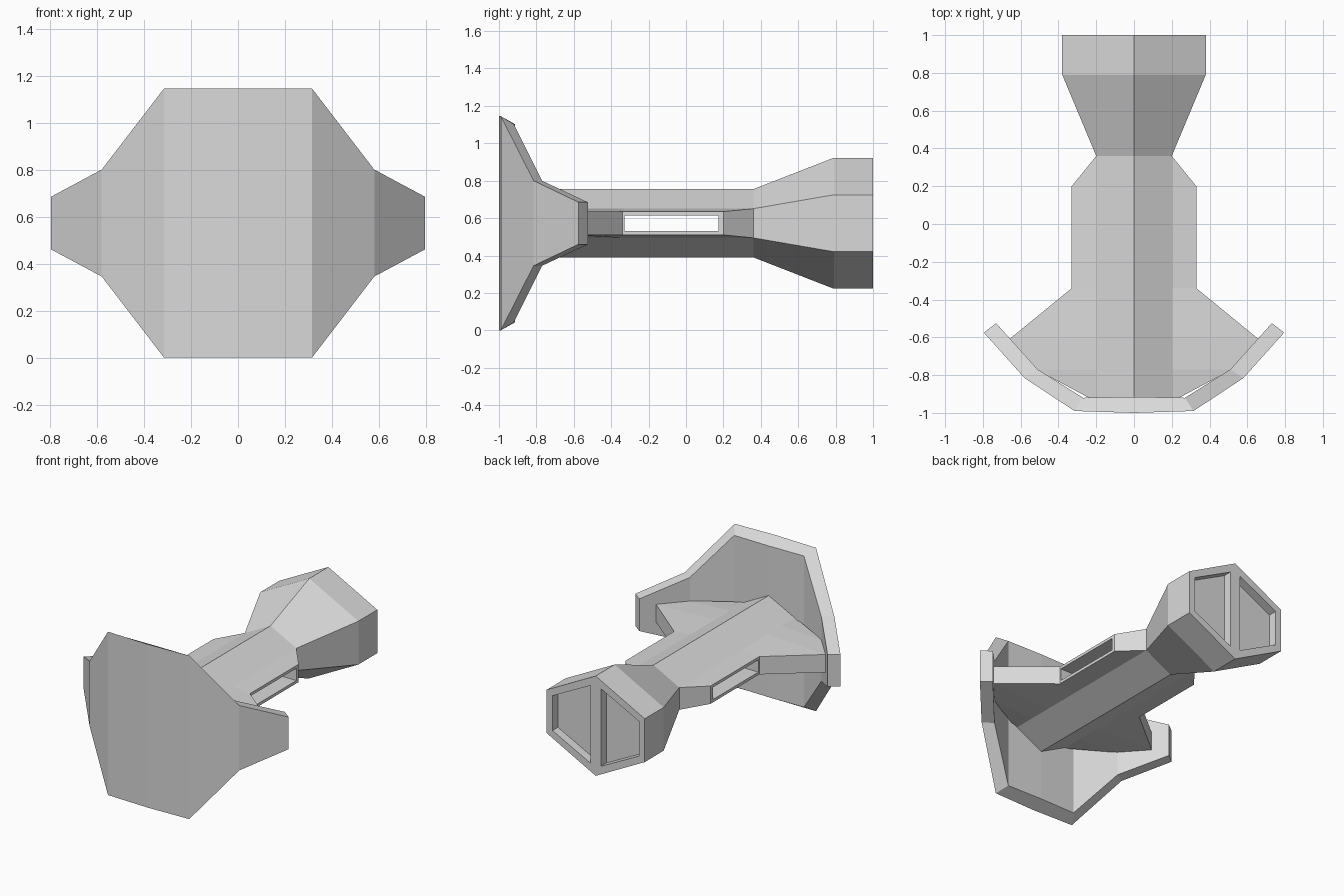
import bpy
import bmesh

cube = bpy.data.objects.get("Cube")
if cube:
    bpy.data.objects.remove(cube, do_unlink=True)

MID = 0.5725  # height of the horizontal symmetry plane

grey = bpy.data.materials.new("light_grey")
grey.use_nodes = True
colour = (0.7, 0.7, 0.7, 1)
grey.diffuse_color = colour
grey.node_tree.nodes["Principled BSDF"].inputs["Base Color"].default_value = colour


def loft(name, rings):
    """Skin a row of closed rings, cap both ends and merge doubled points."""
    bm = bmesh.new()
    rows = [[bm.verts.new(p) for p in ring] for ring in rings]
    n = len(rows[0])
    for a, b in zip(rows, rows[1:]):
        for i in range(n):
            j = (i + 1) % n
            bm.faces.new((a[i], a[j], b[j], b[i]))
    bm.faces.new(rows[0])
    bm.faces.new(rows[-1])
    bmesh.ops.remove_doubles(bm, verts=bm.verts, dist=0.0005)
    bmesh.ops.recalc_face_normals(bm, faces=bm.faces)
    mesh = bpy.data.meshes.new(name)
    bm.to_mesh(mesh)
    bm.free()
    mesh.materials.append(grey)
    obj = bpy.data.objects.new(name, mesh)
    bpy.context.collection.objects.link(obj)
    return obj


def cut(target, cutter):
    """Subtract the cutter from the target and discard it."""
    cutter.hide_render = True
    mod = target.modifiers.new("cut", 'BOOLEAN')
    mod.operation = 'DIFFERENCE'
    mod.solver = 'EXACT'
    mod.object = cutter
    bpy.context.view_layer.objects.active = target
    bpy.ops.object.modifier_apply(modifier=mod.name)
    bpy.data.objects.remove(cutter, do_unlink=True)


def body_ring(y, ridge, core_x, core_h, wing_x, wing_h):
    """Ridged cross-section with a flat wing at each side."""
    half = [(0, ridge), (core_x, core_h), (wing_x, wing_h)]
    right = half + [(x, -h) for x, h in reversed(half)]
    left = [(-x, h) for x, h in reversed(right[1:-1])]
    return [(x, y, MID + h) for x, h in right + left]


# Body: flared mount, slotted grip, waist and hexagonal tail
CORE = (0.1825, 0.2, 0.078)
stations = [(-0.93, 0.22), (-0.77, 0.52), (-0.61, 0.66), (-0.34, 0.33), (0.2, 0.33)]
rings = [body_ring(y, *CORE, wing, 0.0625) for y, wing in stations]
rings.append(body_ring(0.36, *CORE, 0.2, 0.078))
for y in (0.79, 1.0):
    rings.append(body_ring(y, 0.35, 0.38, 0.152, 0.38, 0.152))
body = loft("body", rings)

# Slot through the grip
cut(body, loft("slot_cutter", [
    [(x, y, MID + z) for y, z in
     ((-0.33, -0.0425), (0.175, -0.0425), (0.175, 0.0425), (-0.33, 0.0425))]
    for x in (-0.5, 0.5)]))

# Two recesses in the tail face
for s in (-1, 1):
    outline = [(0.04, -0.272), (0.335, -0.122), (0.335, 0.122), (0.04, 0.272)]
    cut(body, loft("recess_cutter", [
        [(s * x, y, MID + z) for x, z in outline] for y in (0.94, 1.1)]))

# Shield: outer x, y, half height, then inner x, y, half height
columns = [
    (0.795, -0.575, 0.1125, 0.73, -0.525, 0.1125),
    (0.58, -0.815, 0.2275, 0.51, -0.77, 0.2275),
    (0.315, -0.99, 0.5725, 0.27, -0.92, 0.53),
    (0, -1.0, 0.5725, 0, -0.915, 0.53),
]


def shield_ring(s, ox, oy, oh, ix, iy, ih):
    return [(s * ox, oy, MID - oh), (s * ox, oy, MID + oh),
            (s * ix, iy, MID + ih), (s * ix, iy, MID - ih)]


loft("shield", [shield_ring(1, *c) for c in columns]
     + [shield_ring(-1, *c) for c in reversed(columns[:-1])])
